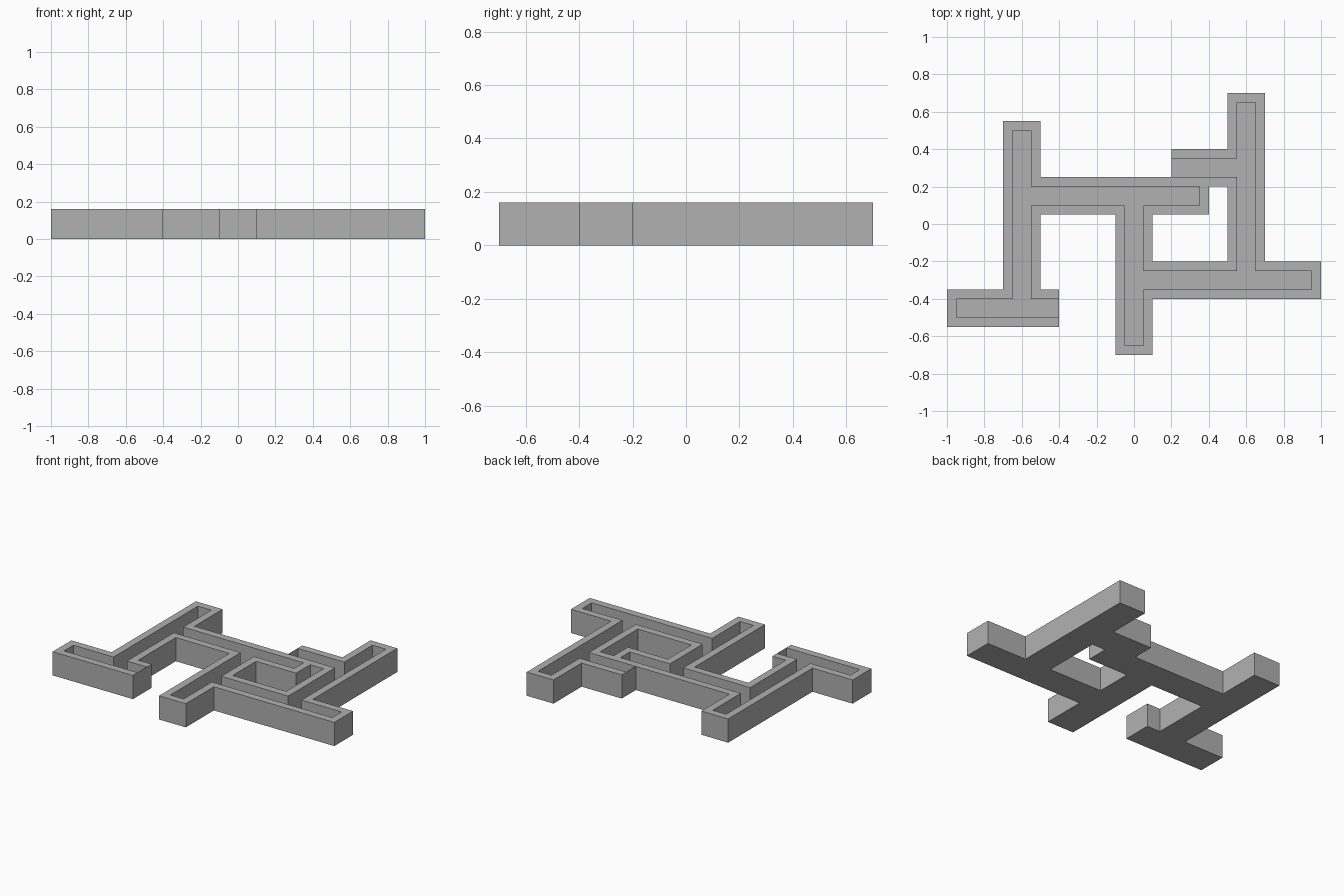
import bpy
import bmesh

cube = bpy.data.objects.get("Cube")
if cube:
    bpy.data.objects.remove(cube, do_unlink=True)

HEIGHT, FLOOR, WALL, THIN = 0.16, 0.02, 0.05, 0.002

# Trough arms: x0, y0, x1, y1 of the outside, then left and right end wall thickness
ARMS = [
    (-1.0, -0.55, -0.4, -0.35, WALL, THIN),   # left foot
    (-0.7, -0.55, -0.5, 0.55, WALL, WALL),    # left upright
    (-0.7, 0.05, 0.4, 0.25, WALL, WALL),      # middle bar
    (-0.1, -0.7, 0.1, 0.25, WALL, WALL),      # centre upright
    (-0.1, -0.4, 1.0, -0.2, WALL, WALL),      # right foot
    (0.5, -0.4, 0.7, 0.7, WALL, WALL),        # right upright
    (0.2, 0.2, 0.7, 0.4, THIN, WALL),         # short stub
]
outer = [a[:4] for a in ARMS]
inner = [(x0 + l, y0 + WALL, x1 - r, y1 - WALL) for x0, y0, x1, y1, l, r in ARMS]


def inside(rects, x, y):
    return any(r[0] < x < r[2] and r[1] < y < r[3] for r in rects)


def level(x, y):
    """Height of the solid at a point: channel floor, wall top or nothing."""
    if inside(inner, x, y):
        return FLOOR
    return HEIGHT if inside(outer, x, y) else 0.0


# Grid lines along every wall edge
xs = sorted({round(r[i], 4) for r in outer + inner for i in (0, 2)})
ys = sorted({round(r[i], 4) for r in outer + inner for i in (1, 3)})
nx, ny = len(xs) - 1, len(ys) - 1


def cell(i, j):
    if not (0 <= i < nx and 0 <= j < ny):
        return 0.0
    return level((xs[i] + xs[i + 1]) / 2, (ys[j] + ys[j + 1]) / 2)


bm = bmesh.new()


def quad(*points):
    bm.faces.new([bm.verts.new(p) for p in points])


def step(p, q, here, there):
    """Upright face between two neighbouring cells of different height."""
    if here != there:
        quad((*p, here), (*q, here), (*q, there), (*p, there))


for i in range(-1, nx):
    for j in range(-1, ny):
        h = cell(i, j)
        x1, y1 = xs[i + 1], ys[j + 1]
        if h:
            x0, y0 = xs[i], ys[j]
            quad((x0, y0, h), (x1, y0, h), (x1, y1, h), (x0, y1, h))
            quad((x0, y1, 0), (x1, y1, 0), (x1, y0, 0), (x0, y0, 0))
        if j >= 0:
            step((x1, ys[j]), (x1, y1), h, cell(i + 1, j))
        if i >= 0:
            step((x1, y1), (xs[i], y1), h, cell(i, j + 1))

# Weld the pieces and merge the flat areas
bmesh.ops.remove_doubles(bm, verts=bm.verts, dist=0.0003)
bmesh.ops.recalc_face_normals(bm, faces=bm.faces)
bmesh.ops.dissolve_limit(bm, angle_limit=0.01, verts=bm.verts, edges=bm.edges)
mesh = bpy.data.meshes.new("channel_frame")
bm.to_mesh(mesh)
bm.free()

# Plain grey
grey = bpy.data.materials.new("grey")
grey.use_nodes = True
colour = (0.44, 0.44, 0.44, 1.0)
grey.diffuse_color = colour
grey.node_tree.nodes["Principled BSDF"].inputs["Base Color"].default_value = colour
mesh.materials.append(grey)

frame = bpy.data.objects.new("channel_frame", mesh)
bpy.context.collection.objects.link(frame)
